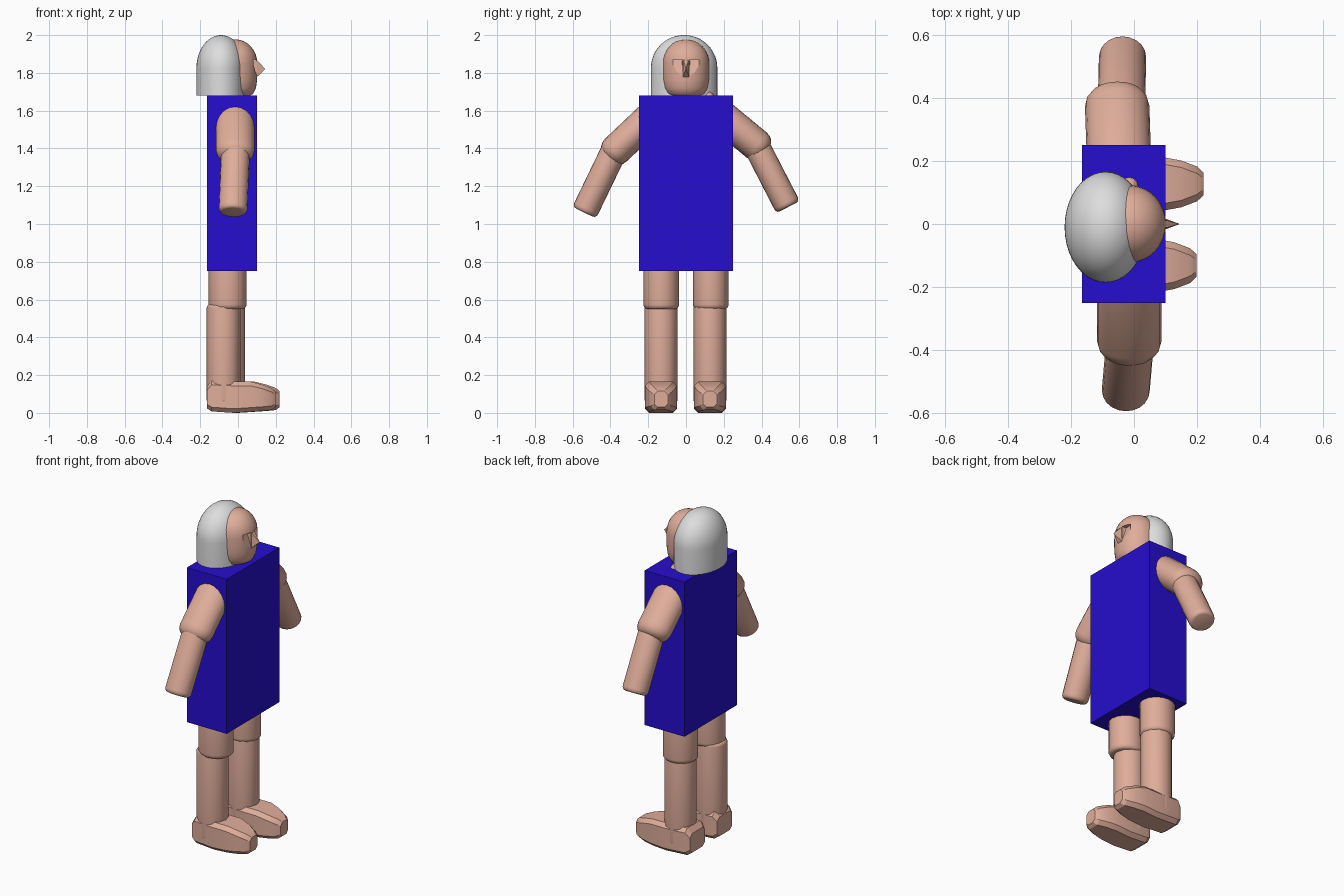
import bpy, bmesh, math
from mathutils import Vector, Matrix

if "Cube" in bpy.data.objects:
    bpy.data.objects.remove(bpy.data.objects["Cube"])


def material(name, rgb):
    m = bpy.data.materials.new(name)
    m.diffuse_color = (*rgb, 1)
    m.use_nodes = True
    m.node_tree.nodes["Principled BSDF"].inputs["Base Color"].default_value = m.diffuse_color
    return m


SKIN = material("skin", (0.74, 0.42, 0.325))
BLUE = material("blue cloth", (0.019, 0.004, 0.62))
GREY = material("grey hair", (0.73, 0.73, 0.73))


def finish(name, bm, mat, angle=35):
    bmesh.ops.recalc_face_normals(bm, faces=bm.faces)
    me = bpy.data.meshes.new(name)
    bm.to_mesh(me)
    bm.free()
    me.materials.append(mat)
    ob = bpy.data.objects.new(name, me)
    bpy.context.collection.objects.link(ob)
    bpy.ops.object.select_all(action='DESELECT')
    ob.select_set(True)
    bpy.context.view_layer.objects.active = ob
    if angle:
        bpy.ops.object.shade_smooth_by_angle(angle=math.radians(angle))
    return ob


def loft(bm, rings):
    """Skin a list of closed point rings and cap both ends."""
    vs = [[bm.verts.new(p) for p in r] for r in rings]
    n = len(vs[0])
    for a, b in zip(vs, vs[1:]):
        for i in range(n):
            j = (i + 1) % n
            bm.faces.new((a[i], a[j], b[j], b[i]))
    bm.faces.new(vs[0])
    bm.faces.new(vs[-1])


def lathe(name, profile, rx, ry, matrix, mat, segs=24):
    """Turn a (radius, height) profile with an elliptical section."""
    bm = bmesh.new()
    rings = []
    for r, h in profile:
        rings.append([matrix @ Vector((rx * r * math.cos(a), ry * r * math.sin(a), h))
                      for a in (2 * math.pi * i / segs for i in range(segs))])
    loft(bm, rings)
    return finish(name, bm, mat)


def dome(h0, h1, r_end, steps):
    """Quarter-ellipse profile, radius 1 at h0 down to r_end at h1."""
    return [(r_end + (1 - r_end) * math.cos(t), h0 + (h1 - h0) * math.sin(t))
            for t in (math.pi / 2 * i / steps for i in range(steps + 1))]


def limb(name, p0, p1, rx, ry, cap0, cap1, flat, segs=20):
    """Elliptical limb between two points with rounded ends."""
    p0, p1 = Vector(p0), Vector(p1)
    z = (p1 - p0).normalized()
    x = (Vector((1, 0, 0)) - z * z.x).normalized()
    y = z.cross(x)
    m = Matrix((x, y, z)).transposed().to_4x4()
    m.translation = p0
    L = (p1 - p0).length
    prof = dome(cap0, 0, flat, 4)[::-1] + dome(L - cap1, L, flat, 4)
    return lathe(name, prof, rx, ry, m, SKIN, segs)


# dress
bm = bmesh.new()
bmesh.ops.create_cube(bm, size=1, matrix=Matrix.Translation((-0.0325, 0, 1.215))
                      @ Matrix.Diagonal((0.265, 0.5, 0.93, 1)))
finish("dress", bm, BLUE, 0)

# hair
lathe("hair", [(1, 1.68)] + dome(1.825, 2.0, 0.01, 12), 0.13, 0.176,
      Matrix.Translation((-0.09, -0.01, 0)), GREY, 40)

# head
head = lathe("head", [(0.6, 1.675), (0.82, 1.69), (0.94, 1.72), (0.99, 1.76), (1, 1.80)]
             + dome(1.85, 1.977, 0.02, 8), 0.117, 0.123,
             Matrix.Translation((-0.015, 0, 0)), SKIN, 32)

# eye sockets: wedges cut under the brow
bm = bmesh.new()
for s in (-1, 1):
    loft(bm, [[(0.072, s * y, 1.872), (0.2, s * y, 1.872), (0.2, s * y, 1.79), (0.098, s * y, 1.79)]
              for y in (0.018, 0.068)])
cutter = finish("socket_cutter", bm, SKIN, 0)
cutter.hide_render = True
bpy.context.view_layer.objects.active = head
mod = head.modifiers.new("sockets", 'BOOLEAN')
mod.operation = 'DIFFERENCE'
mod.solver = 'EXACT'
mod.object = cutter
bpy.ops.object.modifier_apply(modifier=mod.name)
bpy.data.objects.remove(cutter)

# nose
bm = bmesh.new()
base = [bm.verts.new(p) for p in ((0.07, -0.028, 1.75), (0.07, 0.028, 1.75),
                                  (0.08, 0.018, 1.89), (0.08, -0.018, 1.89))]
tip = bm.verts.new((0.145, 0, 1.82))
bm.faces.new(base)
for i in range(4):
    bm.faces.new((base[i], base[(i + 1) % 4], tip))
finish("nose", bm, SKIN, 0)

# shoulder tip showing beside the hair
bm = bmesh.new()
bmesh.ops.create_uvsphere(bm, u_segments=12, v_segments=8, radius=0.03,
                          matrix=Matrix.Translation((-0.015, 0.12, 1.67)))
finish("shoulder_tip", bm, SKIN)

# arms
limb("left_upper_arm", (-0.015, -0.13, 1.62), (-0.015, -0.415, 1.35), 0.102, 0.083, 0.05, 0.06, 0.4)
limb("right_upper_arm", (-0.045, 0.13, 1.62), (-0.055, 0.42, 1.38), 0.102, 0.085, 0.05, 0.06, 0.4)
limb("left_forearm", (-0.012, -0.365, 1.42), (-0.027, -0.538, 1.062), 0.076, 0.07, 0.04, 0.025, 0.75)
limb("right_forearm", (-0.04, 0.37, 1.42), (-0.036, 0.54, 1.09), 0.075, 0.07, 0.04, 0.025, 0.75)

# legs and feet, slightly uneven like the pose
STATIONS = ((-0.165, 0.072, 0.025, 0.14), (-0.14, 0.083, 0.008, 0.17), (0.0, 0.085, 0.0, 0.165),
            (0.09, 0.085, 0.006, 0.165), (0.15, 0.074, 0.01, 0.15), (0.2, 0.055, 0.015, 0.132),
            (0.22, 0.036, 0.03, 0.115))
for side, y, knee_x, dx in (("left", -0.132, -0.077, -0.022), ("right", 0.127, -0.052, 0.0)):
    s = 1 if y > 0 else -1
    limb(side + "_thigh", (-0.055, s * 0.131, 0.9), (-0.055, s * 0.131, 0.55), 0.1, 0.094, 0.02, 0.025, 0.8, 16)
    limb(side + "_shin", (knee_x, y, 0.575), (knee_x, y, 0.05), 0.089, 0.087, 0.02, 0.02, 0.8, 12)
    bm = bmesh.new()
    rings = []
    for x, w, b, t in STATIONS:
        c = min(0.022, w * 0.5)
        x = max(x + dx, -0.165 + (x + 0.165) * 0.5)
        rings.append([(x, y + v, z) for v, z in (
            (-w + c, b), (w - c, b), (w, b + c), (w, t - c),
            (w - c, t), (-w + c, t), (-w, t - c), (-w, b + c))])
    # heel stays put, toe length follows the stance
    rings = [[(xx if i > 1 else STATIONS[i][0], yy, zz) for xx, yy, zz in r] for i, r in enumerate(rings)]
    for i in range(2, len(rings)):
        rings[i] = [(STATIONS[i][0] + dx, yy, zz) for _, yy, zz in rings[i]]
    loft(bm, rings)
    finish(side + "_foot", bm, SKIN, 25)
